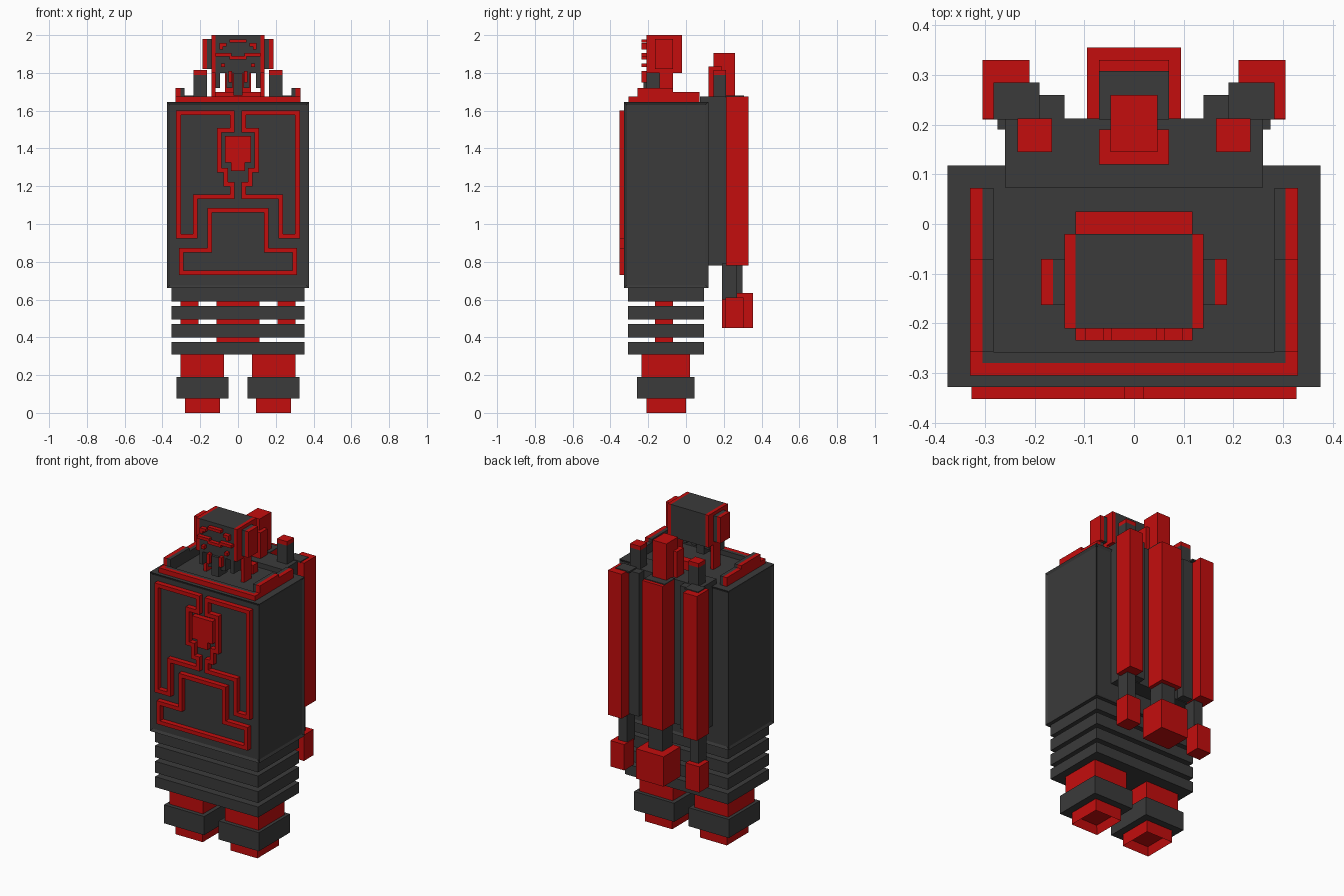
import bpy, bmesh
from mathutils import Vector

cube = bpy.data.objects.get("Cube")
if cube:
    bpy.data.objects.remove(cube, do_unlink=True)


def material(name, color):
    m = bpy.data.materials.new(name)
    m.use_nodes = True
    m.diffuse_color = color
    m.node_tree.nodes["Principled BSDF"].inputs["Base Color"].default_value = color
    return m


RED = material("bright_red", (0.55, 0.004, 0.004, 1))
DARK = material("charcoal", (0.043, 0.043, 0.043, 1))


def add_box(bm, x, y, z):
    """Add an axis-aligned box given by (min, max) pairs."""
    verts = bmesh.ops.create_cube(bm, size=1)["verts"]
    for v in verts:
        v.co = Vector([(a + b) / 2 + c * (b - a) for (a, b), c in zip((x, y, z), v.co)])
    return verts


def finish(bm, name, mat):
    bmesh.ops.recalc_face_normals(bm, faces=bm.faces)
    me = bpy.data.meshes.new(name)
    bm.to_mesh(me)
    bm.free()
    me.materials.append(mat)
    ob = bpy.data.objects.new(name, me)
    bpy.context.collection.objects.link(ob)
    return ob


def boxes(name, mat, specs, mirror=False):
    """One object from several boxes, optionally mirrored across x."""
    bm = bmesh.new()
    for x, y, z in specs:
        add_box(bm, x, y, z)
        if mirror:
            add_box(bm, (-x[1], -x[0]), y, z)
    return finish(bm, name, mat)


def panel(bm, test, width, depth):
    """Inset the faces whose normal passes the test and sink them."""
    bm.normal_update()
    faces = [f for f in bm.faces if test(f.normal)]
    bmesh.ops.inset_individual(bm, faces=faces, thickness=width, depth=-depth)


def stroke(name, path, mirror=False, w=0.024):
    """Raised square-cornered line along a closed x-z path on the chest."""
    h = w / 2
    specs = []
    for (x0, z0), (x1, z1) in zip(path, path[1:] + path[:1]):
        specs.append(((min(x0, x1) - h, max(x0, x1) + h), (-0.352, -0.312),
                      (min(z0, z1) - h, max(z0, z1) + h)))
    return boxes(name, RED, specs, mirror)


# Torso with shallow sunk panels
bm = bmesh.new()
add_box(bm, (-0.375, 0.375), (-0.328, 0.118), (0.66, 1.645))
panel(bm, lambda n: abs(n.z) < 0.5, 0.022, 0.008)
finish(bm, "torso", DARK)

# Raised chest ornament
stroke("chest_side_line", [(0.03, 1.588), (0.315, 1.588), (0.315, 0.935), (0.227, 0.935),
                           (0.227, 1.145), (0.03, 1.145), (0.03, 1.21), (0.065, 1.21),
                           (0.065, 1.285), (0.1, 1.285), (0.1, 1.497), (0.03, 1.497)], True)
stroke("chest_lower_line", [(-0.3, 0.742), (-0.3, 0.862), (-0.15, 0.862), (-0.15, 1.072),
                            (0.15, 1.072), (0.15, 0.862), (0.3, 0.862), (0.3, 0.742)])
boxes("chest_shield", RED, [((-0.07, 0.07), (-0.352, -0.312), (1.325, 1.465)),
                            ((-0.036, 0.036), (-0.352, -0.312), (1.28, 1.325))])

# Collar: red outer rail with a dark inner lining
boxes("collar_front", RED, [((-0.33, 0.33), (-0.305, -0.28), (1.64, 1.675))])
boxes("collar_front_lining", DARK, [((-0.305, 0.305), (-0.28, -0.258), (1.64, 1.675))])
for name, mat, x in (("collar_rail", RED, (0.305, 0.33)),
                     ("collar_lining", DARK, (0.283, 0.305))):
    boxes(name, mat, [(x, (-0.28, -0.258), (1.64, 1.675)), (x, (-0.258, -0.07), (1.64, 1.72)),
                      (x, (-0.07, 0.072), (1.64, 1.70))], True)

# Head
boxes("head", DARK, [((-0.118, 0.118), (-0.21, -0.02), (1.80, 2.0))])
boxes("head_side_plate", RED, [((0.118, 0.14), (-0.21, -0.02), (1.80, 2.0))], True)
boxes("neck_strut", RED, [((0.118, 0.14), (-0.14, -0.07), (1.64, 1.80))], True)
boxes("neck_back_plate", RED, [((-0.118, 0.118), (-0.02, 0.025), (1.64, 1.70))])
boxes("ear_mount", DARK, [((0.14, 0.163), (-0.163, -0.07), (1.82, 1.98))], True)
boxes("ear", RED, [((0.163, 0.187), (-0.163, -0.07), (1.82, 1.98))], True)
boxes("jaw_prong", DARK, [((0.095, 0.118), (-0.21, -0.14), (1.72, 1.80)),
                          ((0.03, 0.06), (-0.21, -0.14), (1.72, 1.80))], True)
boxes("chin", DARK, [((-0.025, 0.025), (-0.225, -0.14), (1.68, 1.80))])

# Raised face lines
FY = (-0.235, -0.20)
boxes("brow", RED, [((-0.045, 0.045), FY, (1.96, 1.978))])
boxes("face_line", RED, [((0.06, 0.095), FY, (1.94, 1.958)), ((0.08, 0.098), FY, (1.925, 1.958)),
                         ((0.035, 0.118), FY, (1.887, 1.905)), ((0.0, 0.045), FY, (1.872, 1.89)),
                         ((0.07, 0.09), FY, (1.83, 1.85)),
                         ((0.032, 0.05), FY, (1.75, 1.81))], True)

# Waist: red core with stacked dark belts
boxes("waist_core", RED, [((-0.115, 0.115), (-0.163, -0.07), (0.31, 0.66))])
boxes("waist_belts", DARK, [((-0.353, 0.353), (-0.308, 0.095), z) for z in
                            ((0.59, 0.665), (0.495, 0.567), (0.40, 0.47), (0.31, 0.375))])

# Legs
boxes("upper_leg", RED, [((0.075, 0.305), (-0.235, 0.022), (0.185, 0.315))], True)
boxes("ankle_cuff", DARK, [((0.05, 0.325), (-0.26, 0.045), (0.075, 0.19))], True)
for side, x in (("left", (0.095, 0.28)), ("right", (-0.28, -0.095))):
    bm = bmesh.new()
    add_box(bm, x, (-0.21, 0.0), (0, 0.08))
    panel(bm, lambda n: n.z < -0.5, 0.022, 0.05)
    finish(bm, side + "_foot", RED)

# Backpack with ribs beside the tubes
boxes("backpack", DARK, [((-0.26, 0.26), (0.073, 0.212), (0.78, 1.675))])
boxes("backpack_rib", DARK, [((0.14, 0.26), (0.20, 0.26), (0.785, 1.672))], True)

# Three back tubes with dark top plugs, rods and end blocks
boxes("centre_tube", RED, [((-0.07, 0.07), (0.21, 0.33), (0.78, 1.675))])
boxes("centre_tube_plug", DARK, [((-0.07, 0.07), (0.21, 0.308), (1.672, 1.68))])
boxes("centre_rod", DARK, [((-0.048, 0.048), (0.20, 0.30), (0.62, 0.79))])
boxes("side_tube", RED, [((0.21, 0.305), (0.212, 0.33), (0.78, 1.675))], True)
boxes("side_tube_plug", DARK, [((0.19, 0.283), (0.21, 0.285), (1.67, 1.68))], True)
boxes("side_rod", DARK, [((0.215, 0.275), (0.19, 0.27), (0.60, 0.79))], True)
for name, x, y, z, mirror in (
        ("centre_end_block", (-0.095, 0.095), (0.19, 0.355), (0.45, 0.635), False),
        ("side_end_block", (0.21, 0.305), (0.21, 0.305), (0.45, 0.61), True)):
    boxes(name, RED, [(x, y, z)], mirror)

# Posts above the backpack
boxes("centre_post", RED, [((-0.047, 0.047), (0.145, 0.26), (1.67, 1.905)),
                           ((-0.07, 0.07), (0.12, 0.19), (1.64, 1.835))])
boxes("side_post", DARK, [((0.165, 0.235), (0.145, 0.212), (1.67, 1.79))], True)
boxes("side_post_cap", RED, [((0.165, 0.235), (0.145, 0.212), (1.79, 1.815))], True)
